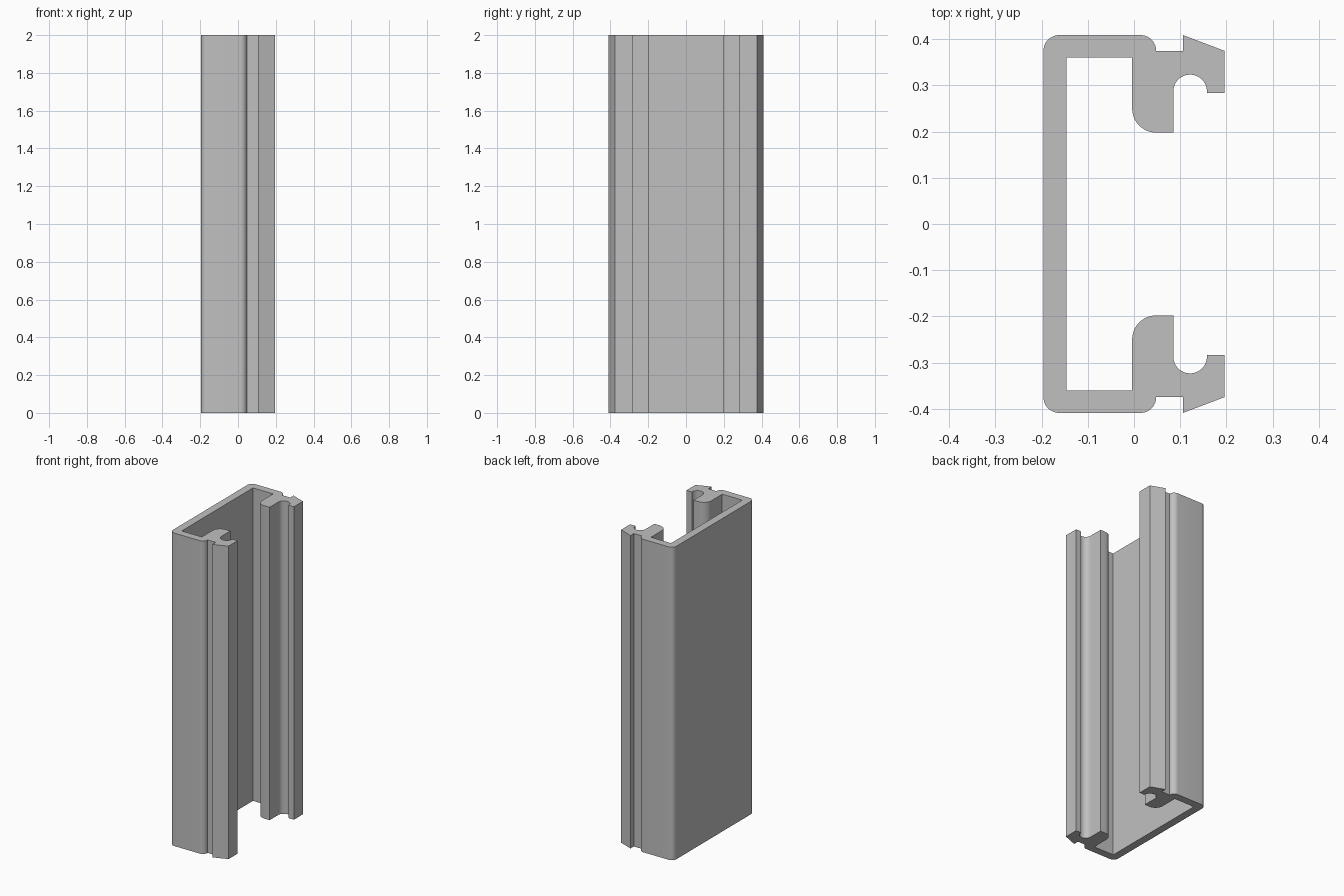
import bpy
import bmesh
from math import cos, sin, radians

cube = bpy.data.objects.get("Cube")
if cube:
    bpy.data.objects.remove(cube, do_unlink=True)

HEIGHT = 2.0


def arc(cx, cy, r, start, end, steps=12):
    """Points along an arc, angles in degrees."""
    angles = [radians(start + (end - start) * i / steps) for i in range(steps + 1)]
    return [(cx + r * cos(a), cy + r * sin(a)) for a in angles]


# Half of the channel cross-section, from the inner wall round to the outer wall
half = [(-0.146, 0.36), (-0.004, 0.36)]
half += arc(0.048, 0.25, 0.052, 180, 270)            # rounded inner lip
half += [(0.085, 0.198)]
half += arc(0.1215, 0.287, 0.0365, 180, 0, 18)       # round seal groove
half += [(0.158, 0.284), (0.196, 0.284), (0.196, 0.375),
         (0.106, 0.409), (0.106, 0.375)]             # slanted barb
half += arc(0.014, 0.375, 0.034, 0, 90)              # outer shoulder
half += arc(-0.162, 0.375, 0.034, 90, 180)           # outer back corner

# Mirror the half to close the outline
outline = half + [(x, -y) for x, y in reversed(half)]

# Extrude the outline to full height
bm = bmesh.new()
base = bm.faces.new([bm.verts.new((x, y, 0)) for x, y in outline])
extruded = bmesh.ops.extrude_face_region(bm, geom=[base], use_keep_orig=True)["geom"]
top_verts = [v for v in extruded if isinstance(v, bmesh.types.BMVert)]
bmesh.ops.translate(bm, verts=top_verts, vec=(0, 0, HEIGHT))
bmesh.ops.recalc_face_normals(bm, faces=bm.faces)
mesh = bpy.data.meshes.new("channel_profile")
bm.to_mesh(mesh)
bm.free()

channel = bpy.data.objects.new("channel_profile", mesh)
bpy.context.collection.objects.link(channel)

# Plain grey metal
grey = bpy.data.materials.new("grey")
grey.use_nodes = True
colour = (0.53, 0.53, 0.53, 1)
grey.diffuse_color = colour
grey.node_tree.nodes["Principled BSDF"].inputs["Base Color"].default_value = colour
mesh.materials.append(grey)

# Smooth arcs, sharp corners
bpy.ops.object.select_all(action="DESELECT")
channel.select_set(True)
bpy.context.view_layer.objects.active = channel
bpy.ops.object.shade_smooth_by_angle(angle=radians(20))
